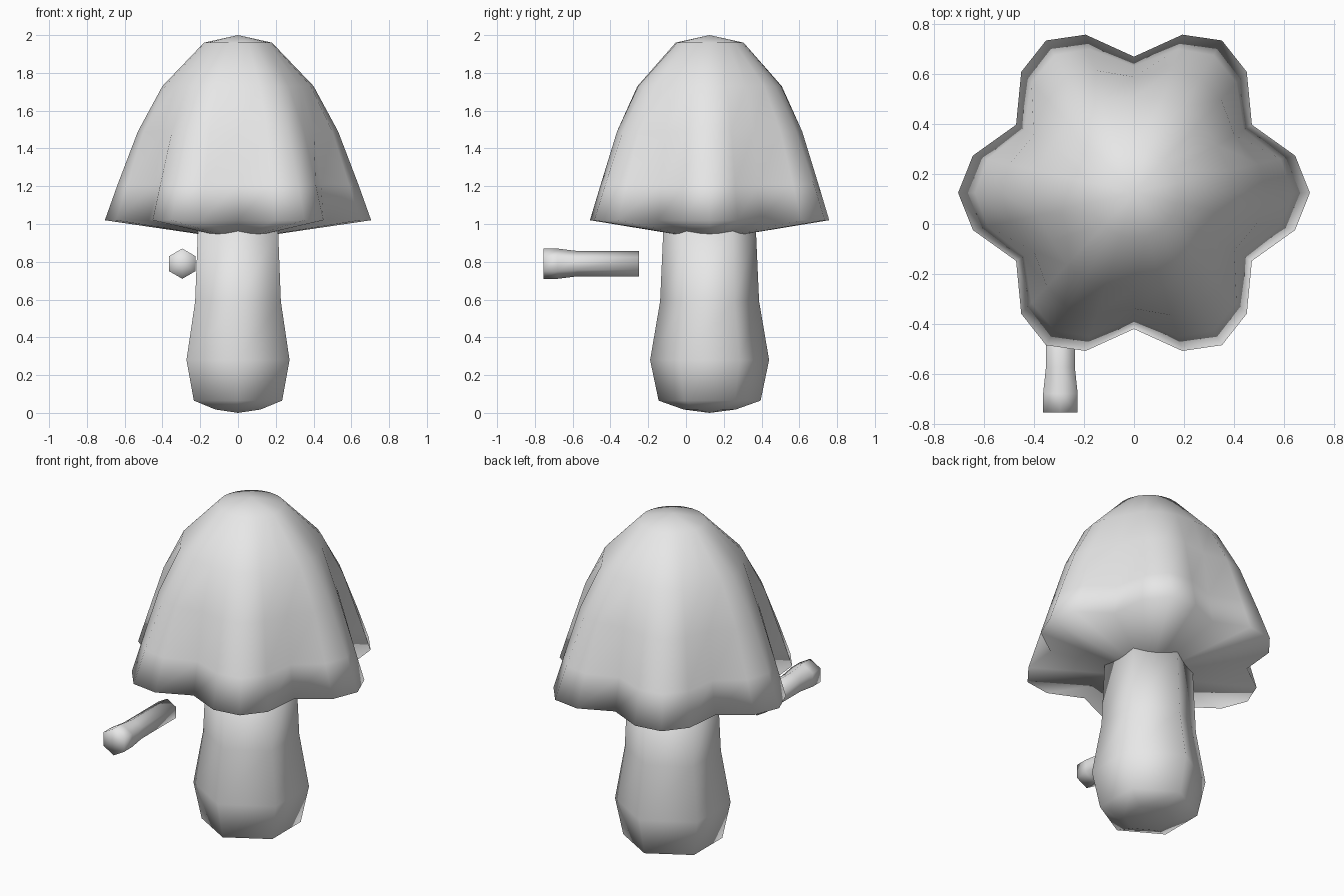
import bpy
import math

if "Cube" in bpy.data.objects:
    bpy.data.objects.remove(bpy.data.objects["Cube"])

grey = bpy.data.materials.new("soft_grey")
grey.diffuse_color = (0.8, 0.8, 0.8, 1.0)
grey.use_nodes = True
grey.node_tree.nodes["Principled BSDF"].inputs["Base Color"].default_value = grey.diffuse_color

CENTRE_Y = 0.125


def loft(name, rings, start, end):
    """Skin equal-sized point rings, closing each end with a fan to a pole."""
    n = len(rings[0])
    verts = [start] + [p for ring in rings for p in ring] + [end]
    last = len(verts) - 1
    faces = []
    for i in range(n):
        j = (i + 1) % n
        faces.append((0, 1 + j, 1 + i))
        for k in range(len(rings) - 1):
            a, b = 1 + k * n, 1 + (k + 1) * n
            faces.append((a + i, a + j, b + j, b + i))
        a = 1 + (len(rings) - 1) * n
        faces.append((a + i, a + j, last))
    mesh = bpy.data.meshes.new(name)
    mesh.from_pydata(verts, [], faces)
    mesh.materials.append(grey)
    mesh.shade_smooth()
    obj = bpy.data.objects.new(name, mesh)
    bpy.context.collection.objects.link(obj)
    return obj


def lobed_ring(r, z, depth):
    """Six-lobed outline; depth 0 is a circle, 1 the full scallop."""
    pts = []
    for lobe in range(6):
        for angle, dent in ((-13, 0.06), (0, 0), (13, 0.06), (30, 0.226)):
            a = math.radians(60 * lobe + angle)
            q = r * (1 - dent * depth)
            pts.append((q * math.cos(a), CENTRE_Y + q * math.sin(a), z))
    return pts


def hexagon(r):
    """Six points with corners on the second axis."""
    return [(r * math.cos(math.radians(30 + 60 * i)),
             r * math.sin(math.radians(30 + 60 * i))) for i in range(6)]


# Scalloped cap with a shallow cone underneath
cap_profile = ((0.705, 1.02, 1.0), (0.637, 1.21, 0.9), (0.53, 1.49, 0.55),
               (0.40, 1.73, 0.2), (0.18, 1.96, 0.0))
loft("mushroom_cap", [lobed_ring(*p) for p in cap_profile],
     (0, CENTRE_Y, 0.916), (0, CENTRE_Y, 2.0))

# Six-sided bulging stem
stem_profile = ((0.138, 0.018), (0.27, 0.065), (0.315, 0.28),
                (0.262, 0.59), (0.245, 0.97))
loft("mushroom_stem",
     [[(x, CENTRE_Y + y, z) for x, y in hexagon(r)] for r, z in stem_profile],
     (0, CENTRE_Y, 0.0), (0, CENTRE_Y, 0.97))

# Small six-sided peg in front of the stem, with a thicker outer end
peg_profile = ((0.08, -0.755), (0.08, -0.68), (0.067, -0.575), (0.067, -0.25))
loft("side_peg",
     [[(-0.295 + x, y, 0.79 + z) for x, z in hexagon(r)] for r, y in peg_profile],
     (-0.295, -0.755, 0.79), (-0.295, -0.25, 0.79))

# Peg runs along +y, so its winding is turned outward
bpy.data.objects["side_peg"].data.flip_normals()
